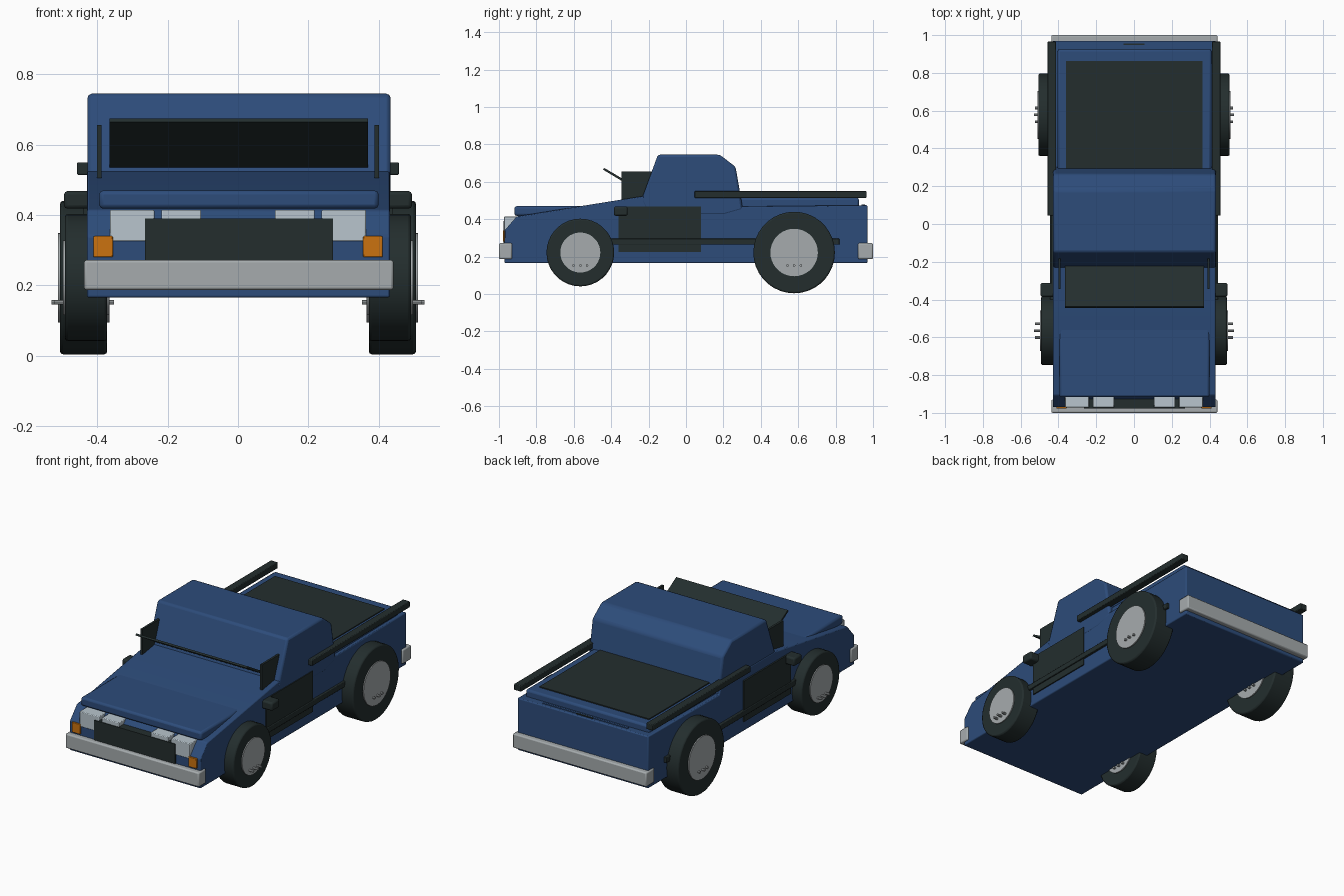
import bpy, bmesh, math
from mathutils import Matrix, Vector

if "Cube" in bpy.data.objects:
    bpy.data.objects.remove(bpy.data.objects["Cube"])


def material(name, rgb):
    m = bpy.data.materials.new(name)
    m.diffuse_color = (*rgb, 1)
    m.use_nodes = True
    m.node_tree.nodes["Principled BSDF"].inputs["Base Color"].default_value = m.diffuse_color
    return m


BLUE = material("body blue", (0.026, 0.072, 0.195))
DARK = material("dark trim", (0.017, 0.027, 0.027))
GREY = material("bumper grey", (0.38, 0.41, 0.42))
LAMP = material("lamp glass", (0.48, 0.56, 0.61))
AMBER = material("amber", (0.60, 0.17, 0.005))


def finish(name, bm, mat, bevel=0.0):
    bmesh.ops.recalc_face_normals(bm, faces=bm.faces)
    me = bpy.data.meshes.new(name)
    bm.to_mesh(me)
    bm.free()
    me.materials.append(mat)
    ob = bpy.data.objects.new(name, me)
    bpy.context.collection.objects.link(ob)
    if bevel:
        mod = ob.modifiers.new("bevel", "BEVEL")
        mod.width = bevel
        mod.segments = 2
        mod.limit_method = 'ANGLE'
    bpy.context.view_layer.objects.active = ob
    ob.select_set(True)
    bpy.ops.object.shade_smooth_by_angle(angle=math.radians(32))
    ob.select_set(False)
    return ob


def box(name, x, y, z, mat, bevel=0.0):
    """Box from (min, max) ranges."""
    bm = bmesh.new()
    size = [r[1] - r[0] for r in (x, y, z)]
    mid = [(r[1] + r[0]) / 2 for r in (x, y, z)]
    bmesh.ops.create_cube(bm, size=1, matrix=Matrix.Translation(mid) @ Matrix.Diagonal((*size, 1)))
    return finish(name, bm, mat, bevel)


def side_profile(name, pts, x0, x1, mat, bevel=0.0):
    """Extrude a (y, z) outline across x."""
    bm = bmesh.new()
    f = bm.faces.new([bm.verts.new((x0, y, z)) for y, z in pts])
    ext = bmesh.ops.extrude_face_region(bm, geom=[f])
    bmesh.ops.translate(bm, vec=(x1 - x0, 0, 0),
                        verts=[v for v in ext["geom"] if isinstance(v, bmesh.types.BMVert)])
    return finish(name, bm, mat, bevel)


def disc(name, x0, x1, y, z, r, mat, bevel=0.0, sides=36):
    """Cylinder with its axis along x."""
    bm = bmesh.new()
    m = Matrix.Translation(((x0 + x1) / 2, y, z)) @ Matrix.Rotation(math.pi / 2, 4, 'Y')
    bmesh.ops.create_cone(bm, cap_ends=True, segments=sides, radius1=r, radius2=r,
                          depth=abs(x1 - x0), matrix=m)
    return finish(name, bm, mat, bevel)


def span(s, a, b):
    return tuple(sorted((s * a, s * b)))


# Lower body with sloping nose and bonnet
side_profile("body", [(-0.97, 0.165), (-0.97, 0.34), (-0.905, 0.415), (-0.22, 0.525),
                      (0.28, 0.525), (0.30, 0.468), (0.97, 0.475), (0.97, 0.165)],
             -0.43, 0.432, BLUE, 0.006)
# Cab
side_profile("cab", [(-0.24, 0.50), (-0.15, 0.745), (0.18, 0.745), (0.265, 0.68), (0.305, 0.45),
                     (0.2, 0.42), (-0.2, 0.42)], -0.428, 0.434, BLUE, 0.012)
# Bonnet lid and rear deck
box("bonnet_lid", (-0.395, 0.40), (-0.917, -0.45), (0.418, 0.47), BLUE, 0.012)
box("rear_deck", (-0.405, 0.41), (0.28, 0.925), (0.45, 0.515), BLUE, 0.012)
box("bed_cover", (-0.36, 0.362), (0.28, 0.862), (0.50, 0.521), DARK)
box("tailgate_trim", (-0.28, 0.28), (0.938, 0.950), (0.47, 0.478), BLUE)
box("tailgate_handle", (-0.055, 0.055), (0.947, 0.956), (0.47, 0.480), DARK)

# Tilted windscreen panel
side_profile("windscreen", [(-0.444, 0.665), (-0.437, 0.674), (-0.205, 0.538), (-0.212, 0.527)],
             -0.365, 0.37, DARK)

# Bumpers
box("front_bumper", (-0.438, 0.442), (-1.0, -0.93), (0.187, 0.272), GREY, 0.007)
box("rear_bumper", (-0.438, 0.442), (0.92, 1.0), (0.187, 0.272), GREY, 0.007)

# Nose details
box("grille", (-0.265, 0.27), (-0.976, -0.91), (0.26, 0.39), DARK)

for s, side in ((-1, "left"), (1, "right")):
    box(f"{side}_outer_headlight", span(s, 0.238, 0.364), (-0.972, -0.90), (0.325, 0.415), LAMP, 0.004)
    box(f"{side}_inner_headlight", span(s, 0.105, 0.218), (-0.972, -0.90), (0.325, 0.415), LAMP, 0.004)
    box(f"{side}_indicator", span(s, 0.356, 0.411), (-0.978, -0.94), (0.28, 0.34), AMBER, 0.003)
    # Quarter windows beside the windscreen
    side_profile(f"{side}_quarter_window", [(-0.345, 0.505), (-0.345, 0.656), (-0.17, 0.656), (-0.17, 0.51)],
                 s * 0.388, s * 0.401, DARK)
    # Door panel, sill strip, mirror and bed rail
    box(f"{side}_door", span(s, 0.42, 0.439), (-0.36, 0.08), (0.225, 0.468), DARK)
    box(f"{side}_side_strip", span(s, 0.42, 0.446), (-0.60, 0.82), (0.264, 0.296), DARK, 0.003)
    box(f"{side}_mirror", span(s, 0.42, 0.495), (-0.386, -0.312), (0.418, 0.468), DARK, 0.01)
    box(f"{side}_bed_rail", span(s, 0.412, 0.458), (0.045, 0.965), (0.514, 0.550), DARK, 0.004)
    # Wheels with rims and small bolts
    for end, y, r, rim, out in (("front", -0.565, 0.181, 0.107, 0.492),
                                ("rear", 0.578, 0.218, 0.127, 0.506)):
        disc(f"{side}_{end}_tyre", s * 0.372, s * out, y, 0.222, r, DARK, 0.008)
        disc(f"{side}_{end}_rim", s * 0.366, s * (out + 0.006), y, 0.222, rim, GREY)
        for i, dy in enumerate((-0.036, 0.0, 0.036)):
            tip = 0.53 if dy == 0 else 0.524
            disc(f"{side}_{end}_bolt_{i + 1}", s * 0.352, s * tip, y + dy, 0.152, 0.007, GREY, sides=8)
